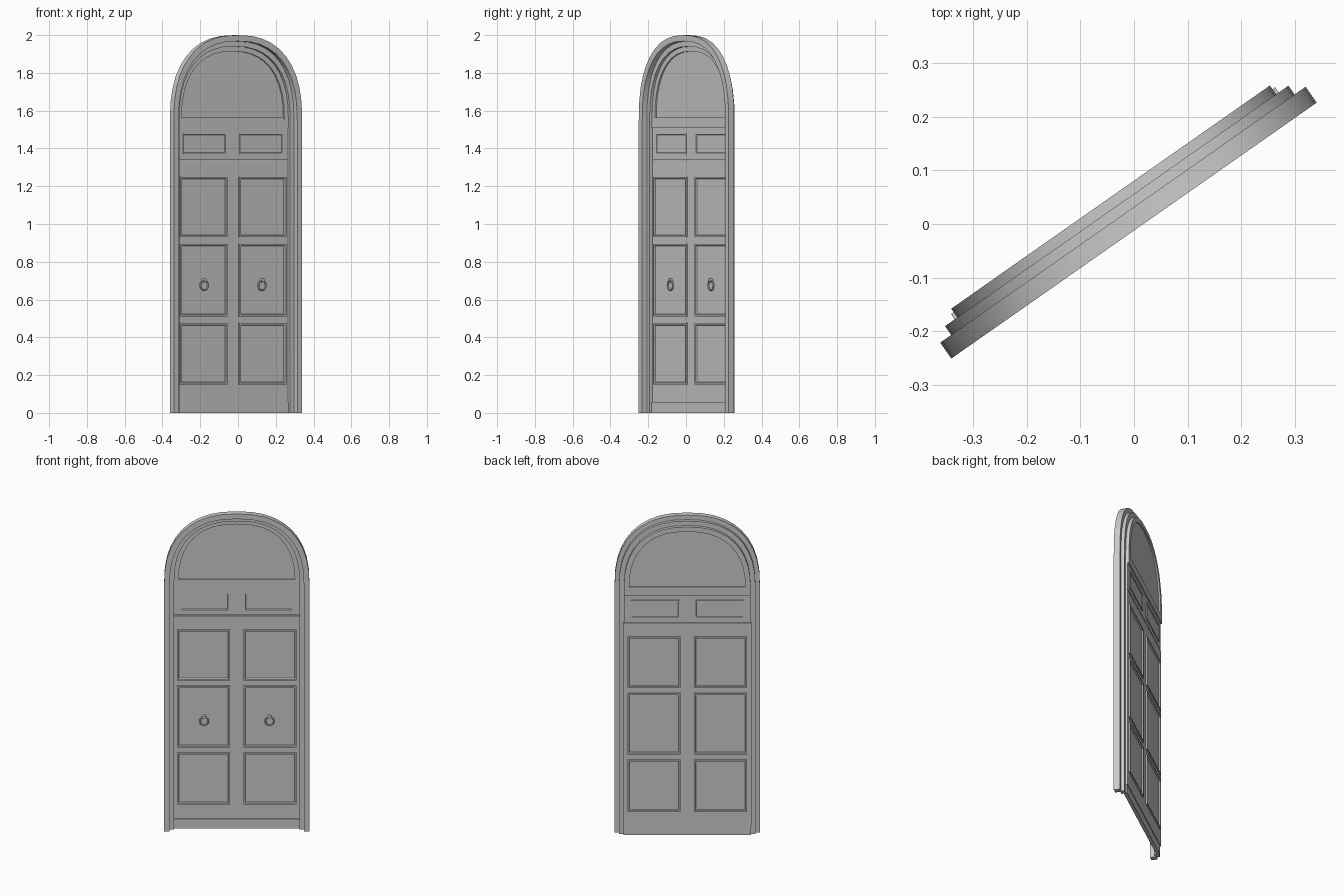
import bpy, bmesh, math
from mathutils import Matrix, Vector

cube = bpy.data.objects.get("Cube")
if cube:
    bpy.data.objects.remove(cube, do_unlink=True)

grey = bpy.data.materials.new("plain_grey")
grey.use_nodes = True
colour = (0.6, 0.6, 0.6, 1)
grey.diffuse_color = colour
grey.node_tree.nodes["Principled BSDF"].inputs["Base Color"].default_value = colour

# The whole door stands turned about the vertical axis
PLACE = Matrix.Rotation(math.radians(35), 4, 'Z') @ Matrix.Translation((-0.007, 0, 0))


def finish(name, bm, smooth=False):
    bmesh.ops.recalc_face_normals(bm, faces=bm.faces)
    bm.transform(PLACE)
    mesh = bpy.data.meshes.new(name)
    bm.to_mesh(mesh)
    bm.free()
    mesh.materials.append(grey)
    obj = bpy.data.objects.new(name, mesh)
    bpy.context.collection.objects.link(obj)
    if smooth:
        bpy.ops.object.select_all(action='DESELECT')
        obj.select_set(True)
        bpy.context.view_layer.objects.active = obj
        bpy.ops.object.shade_smooth_by_angle(angle=math.radians(35))
    return obj


def box_mesh(x0, x1, y0, y1, z0, z1):
    bm = bmesh.new()
    bmesh.ops.create_cube(bm, size=1)
    for v in bm.verts:
        v.co = Vector((x1 if v.co.x > 0 else x0, y1 if v.co.y > 0 else y0,
                       z1 if v.co.z > 0 else z0))
    return bm


def box(name, *size):
    return finish(name, box_mesh(*size))


def framed_panel(name, x0, x1, y0, y1, z0, z1, border, depth):
    # Raised border with a stepped, sunken field on both faces
    bm = box_mesh(x0, x1, y0, y1, z0, z1)
    for face in [f for f in bm.faces if abs(f.normal.y) > 0.9]:
        bmesh.ops.inset_region(bm, faces=[face], thickness=border)
        bmesh.ops.inset_region(bm, faces=[face], thickness=border * 0.5, depth=-depth)
    return finish(name, bm)


def arch(half, top, base, spring=1.55, steps=20, power=2.4):
    points = [(half, base)]
    for i in range(steps + 1):
        a = math.pi * i / steps
        c, s = math.cos(a), max(math.sin(a), 0)
        points.append((math.copysign(half * abs(c) ** (2 / power), c),
                       spring + (top - spring) * s ** (2 / power)))
    return points + [(-half, base)]


def arch_ring(name, half, top, width, y0, y1, base):
    bm = bmesh.new()
    outer, inner = arch(half, top, base), arch(half - width, top - width, base)
    rows = [[bm.verts.new((x, y, z)) for x, z in line]
            for line, y in ((outer, y0), (outer, y1), (inner, y1), (inner, y0))]
    for k in range(4):
        a, b = rows[k], rows[(k + 1) % 4]
        for i in range(len(a) - 1):
            bm.faces.new((a[i], a[i + 1], b[i + 1], b[i]))
    for end in (0, -1):
        bm.faces.new([r[end] for r in rows])
    return finish(name, bm, True)


def arch_plate(name, half, top, y0, y1, base):
    bm = bmesh.new()
    front = bm.faces.new([bm.verts.new((x, y0, z)) for x, z in arch(half, top, base)])
    out = bmesh.ops.extrude_face_region(bm, geom=[front])
    moved = [g for g in out["geom"] if isinstance(g, bmesh.types.BMVert)]
    bmesh.ops.translate(bm, verts=moved, vec=(0, y1 - y0, 0))
    # the extrusion keeps the first face, closing the front
    if not front.is_valid:
        bm.faces.new([v for v in bm.verts if v not in moved])
    return finish(name, bm, True)


# Stepped surround
arch_ring("outer_frame", 0.415, 2.0, 0.032, -0.01, 0.026, 0)
arch_ring("middle_frame", 0.39, 1.972, 0.032, 0.02, 0.046, 0)
arch_ring("inner_arch", 0.362, 1.944, 0.03, 0.036, 0.066, 1.535)

# Arched infill above the transom
arch_plate("arched_infill", 0.345, 1.925, 0.045, 0.057, 1.535)
box("infill_rail", -0.345, 0.345, 0.037, 0.065, 1.535, 1.565)

# Transom with two panels
box("transom", -0.362, 0.362, 0.039, 0.058, 1.34, 1.535)
box("transom_sill", -0.362, 0.362, 0.034, 0.066, 1.512, 1.537)
for side, name in ((-1, "right"), (1, "left")):
    a, b = sorted((side * 0.045, side * 0.322))
    framed_panel("transom_panel_" + name, a, b, 0.035, 0.062, 1.37, 1.48, 0.008, 0.006)

# Door leaf and kick board
box("door_leaf", -0.368, 0.368, 0.040, 0.058, 0.055, 1.335)
box("kick_board", -0.365, 0.365, 0.034, 0.054, 0, 0.058)

# Six door panels
for side, name in ((-1, "right"), (1, "left")):
    a, b = sorted((side * 0.038, side * 0.342))
    for row, z0, z1 in (("lower", 0.15, 0.475), ("middle", 0.51, 0.895),
                        ("upper", 0.93, 1.25)):
        framed_panel(f"{row}_panel_{name}", a, b, 0.032, 0.066, z0, z1, 0.013, 0.012)

# Ring knockers on the middle panels
for side, name in ((-1, "right"), (1, "left")):
    x = side * 0.187
    bm = bmesh.new()
    n, m = 24, 8
    rings = []
    for i in range(n):
        a = math.tau * i / n
        rings.append([bm.verts.new((
            x + (0.024 + 0.005 * math.cos(math.tau * j / m)) * math.cos(a),
            0.034 + 0.005 * math.sin(math.tau * j / m),
            0.675 + (0.026 + 0.005 * math.cos(math.tau * j / m)) * math.sin(a)))
            for j in range(m)])
    for i in range(n):
        p, q = rings[i], rings[(i + 1) % n]
        for j in range(m):
            k = (j + 1) % m
            bm.faces.new((p[j], q[j], q[k], p[k]))
    finish("knocker_ring_" + name, bm, True)
    bm = bmesh.new()
    turn = Matrix.Translation((x, 0.036, 0.702)) @ Matrix.Rotation(math.pi / 2, 4, 'X')
    bmesh.ops.create_cone(bm, cap_ends=True, segments=16, radius1=0.012,
                          radius2=0.009, depth=0.024, matrix=turn)
    finish("knocker_boss_" + name, bm, True)
